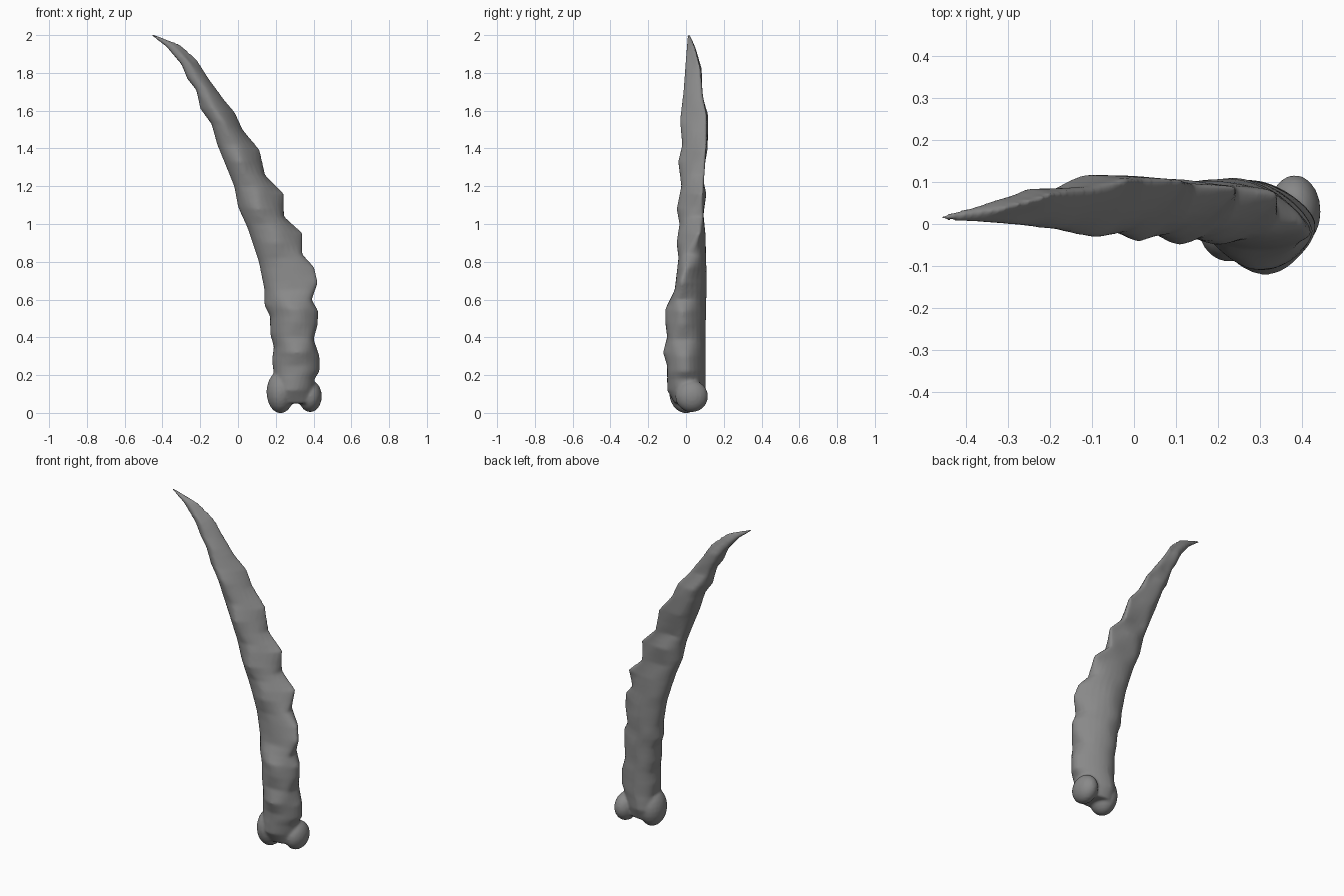
import bpy, bmesh, math
from mathutils import Matrix, Vector

if "Cube" in bpy.data.objects:
    bpy.data.objects.remove(bpy.data.objects["Cube"])

# Outlines as (z, position): inner edge, jagged outer edge, front and back faces
INNER = [(.05, .18), (.12, .165), (.2, .19), (.28, .18), (.35, .19), (.42, .17), (.51, .17), (.57, .14),
         (.65, .14), (.8, .11), (.98, .05), (1.09, 0), (1.2, -.02), (1.42, -.11), (1.53, -.14),
         (1.61, -.2), (1.71, -.22), (1.77, -.27), (1.85, -.3), (1.94, -.38), (2.003, -.465)]
OUTER = [(.05, .40), (.14, .405), (.18, .405), (.22, .432), (.3, .432), (.39, .4), (.47, .423), (.54, .425),
         (.6, .39), (.69, .424), (.77, .405), (.84, .34), (.95, .344), (1.04, .243), (1.16, .244),
         (1.26, .143), (1.39, .117), (1.5, .025), (1.59, -.015), (1.66, -.075), (1.77, -.155),
         (1.87, -.215), (1.95, -.305), (2.003, -.445)]
FRONT = [(.05, -.06), (.12, -.10), (.25, -.10), (.32, -.122), (.4, -.10), (.48, -.11), (.55, -.11),
         (.65, -.06), (.82, -.04), (.9, -.05), (1, -.035), (1.08, -.05), (1.2, -.025), (1.33, -.042),
         (1.42, -.02), (1.55, -.033), (1.7, -.014), (2.003, .008)]
BACK = [(.05, .08), (.12, .105), (.4, .103), (.7, .11), (.95, .103), (1.05, .092), (1.16, .108), (1.25, .087),
        (1.4, .115), (1.58, .117), (1.68, .085), (1.82, .084), (1.92, .055), (2.003, .022)]
RIDGE_Y = [(.05, .01), (.5, -.015), (.7, -.02), (.84, .02), (.95, .07), (1.2, .09), (1.4, .105), (1.58, .11),
           (1.68, .079), (1.82, .079), (1.92, .049), (2.003, .016)]
INNER_Y = [(.05, 0), (.2, .015), (.6, .035), (1.1, .04), (1.5, .03), (1.8, .02), (2.003, .015)]
CURVES = (INNER, OUTER, FRONT, BACK, RIDGE_Y, INNER_Y)
# Roundness of the outer-back, inner-back, inner-front and outer-front quarters
ROUND = ([(.2, 1.15), (.7, 1.25), (1, .95)], [(.2, 1), (.7, .9)],
         [(.2, 1), (.6, 1.15)], [(.6, .95), (1, 1.3)])


def sample(curve, z):
    for (z0, a), (z1, b) in zip(curve, curve[1:]):
        if z <= z1:
            return a + (b - a) * max(0, (z - z0) / (z1 - z0))
    return curve[-1][1]


def averaged(curve, z):
    # the same outline without its jags
    w = min(.13, 2.003 - z, max(z - .05, 0))
    return sum(sample(curve, z + w * k / 4) for k in range(-4, 5)) / 9


def extremes(z, read):
    xl, xr, yf, yb, yr, yl = (read(c, z) for c in CURVES)
    front_x = xl + (xr - xl) * sample([(.6, .52), (1.2, .42)], z)
    back_x = xl + (xr - xl) * .38
    return (Vector((xr, yr, z)), Vector((back_x, yb, z)),
            Vector((xl, yl, z)), Vector((front_x, yf, z)))


def section(z, n=7):
    sharp, soft = extremes(z, sample), extremes(z, averaged)
    pts = []
    # Each quarter bulges between two extremes. Jags only show close to
    # the extreme points, the faces between stay even.
    for q in range(4):
        p, r = sample(ROUND[q], z), (q + 1) % 4
        a, b = soft[q], soft[r]
        edge, face = (b, a) if q % 2 else (a, b)
        o = a + b - Vector((edge.x, face.y, z))
        for i in range(n):
            t = i / n * math.pi / 2
            c, s = math.cos(t), math.sin(t)
            pts.append(o + (a - o) * c ** p + (b - o) * s ** p
                       + (sharp[q] - a) * c ** 5 + (sharp[r] - b) * s ** 5)
    return pts


bm = bmesh.new()

# Curved shaft lofted through the sections
levels = sorted({z for c in CURVES[:4] for z, _ in c})
rings = [[bm.verts.new(p) for p in section(z)] for z in levels]
for a, b in zip(rings, rings[1:]):
    for i in range(len(a)):
        j = (i + 1) % len(a)
        bm.faces.new((a[i], a[j], b[j], b[i]))
bm.faces.new(rings[0][::-1])
bm.faces.new(rings[-1])


# Two joint knobs at the foot
def knob(centre, radii):
    bmesh.ops.create_uvsphere(bm, u_segments=20, v_segments=12, radius=1,
                              matrix=Matrix.LocRotScale(Vector(centre), None, Vector(radii)))


knob((.225, 0, .11), (.074, .09, .112))
knob((.382, .03, .088), (.062, .087, .084))
bmesh.ops.recalc_face_normals(bm, faces=bm.faces[:])

mesh = bpy.data.meshes.new("bone_horn")
bm.to_mesh(mesh)
bm.free()
horn = bpy.data.objects.new("bone_horn", mesh)
bpy.context.collection.objects.link(horn)

# Dark grey surface
grey = bpy.data.materials.new("dark_grey")
grey.diffuse_color = (.25, .25, .25, 1)
grey.use_nodes = True
grey.node_tree.nodes["Principled BSDF"].inputs["Base Color"].default_value = grey.diffuse_color
mesh.materials.append(grey)

# Fuse everything into one skin and soften the joins
remesh = horn.modifiers.new("fuse", 'REMESH')
remesh.mode = 'VOXEL'
remesh.voxel_size = .008
remesh.use_smooth_shade = True
smooth = horn.modifiers.new("soften", 'SMOOTH')
smooth.factor = .5
smooth.iterations = 5
